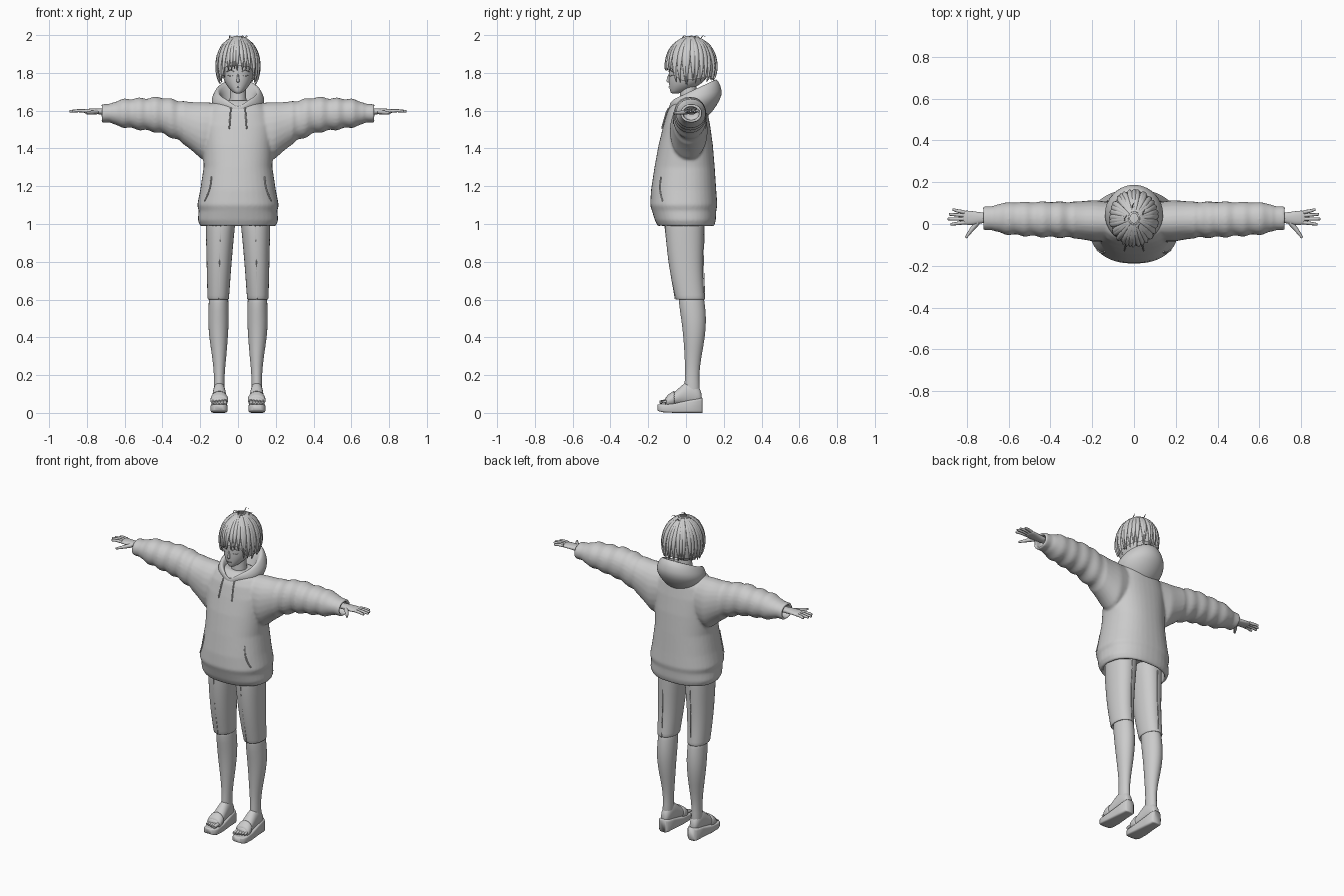
import bpy, bmesh, math, random
from mathutils import Vector

random.seed(4)
cube = bpy.data.objects.get("Cube")
if cube:
    bpy.data.objects.remove(cube)

grey = bpy.data.materials.new("plain grey")
grey.use_nodes = True
grey.diffuse_color = (0.6, 0.6, 0.6, 1)
grey.node_tree.nodes["Principled BSDF"].inputs["Base Color"].default_value = grey.diffuse_color


def ring(axis, pos, a0, a1, b0, b1, power=2, n=20):
    """Rounded cross-section square to an axis, given its extents."""
    pts = []
    for i in range(n):
        t = math.tau * i / n
        c, s = math.cos(t), math.sin(t)
        a = (a0 + a1) / 2 + (a1 - a0) / 2 * math.copysign(abs(c) ** (2 / power), c)
        b = (b0 + b1) / 2 + (b1 - b0) / 2 * math.copysign(abs(s) ** (2 / power), s)
        pts.append({"x": (pos, a, b), "y": (a, pos, b), "z": (a, b, pos)}[axis])
    return pts


def loft(name, rings, side=1, subdivide=1, closed=True, loop=True):
    """Skin a list of rings into one object; side -1 mirrors it in x."""
    bm = bmesh.new()
    rows = [[bm.verts.new((x * side, y, z)) for x, y, z in r] for r in rings]
    n = len(rows[0])
    for low, high in zip(rows, rows[1:]):
        for i in range(n if loop else n - 1):
            j = (i + 1) % n
            bm.faces.new((low[i], low[j], high[j], high[i]))
    if closed:
        bm.faces.new(rows[0])
        bm.faces.new(rows[-1])
    bmesh.ops.recalc_face_normals(bm, faces=bm.faces)
    mesh = bpy.data.meshes.new(name)
    bm.to_mesh(mesh)
    bm.free()
    mesh.materials.append(grey)
    mesh.shade_smooth()
    obj = bpy.data.objects.new(name, mesh)
    bpy.context.collection.objects.link(obj)
    if subdivide:
        obj.modifiers.new("round", "SUBSURF").levels = subdivide
        obj.modifiers["round"].render_levels = subdivide
    return obj


def tube(name, points, radius, side=1):
    """Cord through points, with radius tapering when a pair is given."""
    first, last = radius if isinstance(radius, tuple) else (radius, radius)
    curve = bpy.data.curves.new(name, "CURVE")
    curve.dimensions = "3D"
    curve.bevel_depth = 1
    curve.bevel_resolution = 2
    curve.use_fill_caps = True
    spline = curve.splines.new("POLY")
    spline.points.add(len(points) - 1)
    for i, (x, y, z) in enumerate(points):
        spline.points[i].co = (x * side, y, z, 1)
        spline.points[i].radius = first + (last - first) * i / (len(points) - 1)
    spline.use_smooth = True
    curve.materials.append(grey)
    obj = bpy.data.objects.new(name, curve)
    bpy.context.collection.objects.link(obj)
    return obj


def lookup(table, key):
    """Linear interpolation of table rows sorted by their first entry."""
    for a, b in zip(table, table[1:]):
        if key <= b[0]:
            t = max(0, (key - a[0]) / (b[0] - a[0]))
            return [p + (q - p) * t for p, q in zip(a[1:], b[1:])]
    return list(table[-1][1:])


# Hoodie body: height, half width, front, back
body = [(0.99, .2, -.15, .15), (1.02, .213, -.165, .158), (1.07, .208, -.18, .16),
        (1.1, .216, -.19, .166), (1.18, .2, -.185, .16), (1.3, .182, -.167, .152),
        (1.42, .185, -.145, .142), (1.52, .19, -.12, .128), (1.59, .17, -.1, .115),
        (1.63, .14, -.08, .1), (1.655, .1, -.05, .08)]


def chest(x, z, lift=0.003):
    """Point on the front of the hoodie."""
    w, front, back = lookup(body, z)
    mid = (front + back) / 2
    return (x, mid + (front - mid) * (1 - min(1, abs(x) / w) ** 2.3) ** (1 / 2.3) - lift, z)


inside = [ring("z", z, -.185, .185, -.14, .135, 2.3, 40) for z in (1.06, 0.985)]
hoodie = loft("hoodie", inside + [ring("z", z, -w, w, f, b, 2.3, 40) for z, w, f, b in body], subdivide=0)

# Sleeves: distance out, back-front and bottom-top extents
sleeve = [(.08, -.08, .1, 1.36, 1.64), (.19, -.085, .115, 1.34, 1.645), (.24, -.075, .11, 1.385, 1.645),
          (.31, -.066, .106, 1.44, 1.653), (.41, -.063, .107, 1.482, 1.672), (.5, -.058, .105, 1.497, 1.666),
          (.58, -.053, .105, 1.508, 1.664), (.655, -.042, .097, 1.522, 1.65), (.67, -.03, .085, 1.538, 1.637),
          (.722, -.03, .085, 1.536, 1.634)]
parts = [hoodie]
for s in (1, -1):
    rows = []
    for i in range(44):
        x = .08 + (.722 - .08) * i / 43
        y0, y1, z0, z1 = lookup(sleeve, x)
        fold = .005 * math.sin(x * 75) if .28 < x < .66 else 0
        rows.append(ring("x", x, y0 - fold, y1 + fold / 2, z0 - fold, z1 + fold, 2.1, 24))
    for x in (.724, .67):
        rows.append(ring("x", x, -.016, .07, 1.551, 1.62, 2.1, 24))
    parts.append(loft("sleeve", rows, s, 0))
with bpy.context.temp_override(active_object=hoodie, selected_editable_objects=parts, selected_objects=parts):
    bpy.ops.object.join()
weld = hoodie.modifiers.new("weld", "REMESH")
weld.mode = "VOXEL"
weld.voxel_size = .008
weld.use_smooth_shade = True
soften = hoodie.modifiers.new("soften", "SMOOTH")
soften.iterations = 4

# Hood folded round the neck: low in front, high behind
hood_rows = []
for rx, front, back, zf, zb in ((.1, -.07, .1, 1.6, 1.56), (.128, -.088, .135, 1.615, 1.585),
                                (.143, -.093, .185, 1.63, 1.66), (.138, -.092, .194, 1.645, 1.705),
                                (.118, -.088, .172, 1.655, 1.765), (.102, -.08, .148, 1.65, 1.77),
                                (.088, -.07, .12, 1.635, 1.72), (.075, -.06, .085, 1.6, 1.64)):
    hood_rows.append([(x, y, zf + (zb - zf) * (y - front) / (back - front)
                       - .035 * max(0, 1 - abs(x) / .06) * (y < 0))
                      for x, y, z in ring("z", 0, -rx, rx, front, back, 2, 28)])
loft("hood", hood_rows, closed=False)

for s in (1, -1):
    # Drawstrings, pocket slits
    tube("drawstring", [chest(.038 + .008 * i / 5, 1.615 - .022 * i, .006) for i in range(6)], .004, s)
    tube("pocket_slit", [chest(.142 + .035 * (i / 8) ** 2, 1.25 - .016 * i, .002) for i in range(9)], .004, s)

    # Shorts with a pressed seam down the front
    loft("shorts_leg", [ring("z", *r, 2.2) for r in (
        (.64, .065, .145, -.03, .085), (.598, .06, .15, -.045, .09), (.6, .047, .162, -.055, .1), (.61, .047, .162, -.057, .1),
        (.7, .04, .165, -.077, .092), (.8, .033, .167, -.095, .09), (.92, .022, .17, -.108, .095),
        (1.0, .014, .172, -.112, .097), (1.1, .005, .172, -.11, .1))], s)
    for y0, y1 in ((-.057, -.113), (.1, .097)):
        tube("shorts_seam", [(.1, y0, .6), (.098, (y0 + y1) / 2 - .006, .8), (.093, y1, 1.0)], .002, s)

    # Lower leg
    loft("lower_leg", [ring("z", *r) for r in (
        (.07, .073, .127, .0, .07), (.13, .07, .13, -.012, .075), (.2, .072, .126, -.003, .068),
        (.3, .061, .137, -.008, .082), (.4, .053, .154, -.014, .102), (.5, .047, .16, -.026, .109),
        (.58, .05, .155, -.04, .1), (.66, .052, .155, -.04, .09))], s)

    # Foot and toes
    loft("foot", [ring("y", *r) for r in (
        (.084, .085, .115, .06, .1), (.07, .072, .128, .04, .14), (.03, .067, .132, .04, .175),
        (-.01, .064, .134, .04, .16), (-.05, .06, .138, .04, .118), (-.09, .057, .141, .035, .093),
        (-.115, .06, .14, .035, .08))], s)
    for i in range(5):
        x = .069 + .0155 * i
        tube("toe", [(x, -.1, .062), (x, -.14 + .004 * i, .056)], (.011 - .0008 * i, .009 - .0008 * i), s)

    # Sandal sole and strap
    sole = []
    for y, w, z0, z1 in ((.088, .022, .0, .08), (.078, .034, 0, .078), (.02, .036, 0, .068),
                         (-.06, .044, 0, .05), (-.12, .045, .003, .045), (-.142, .038, .008, .045),
                         (-.152, .022, .014, .045)):
        sole.append(ring("y", y, .1 - w, .1 + w, z0, z1, 6, 24))
    loft("sandal_sole", sole, s, 0)
    loft("sandal_strap", [ring("y", *r) for r in ((-.06, .054, .144, .03, .118), (-.065, .052, .146, .03, .118),
                                                  (-.1, .052, .146, .03, .094), (-.104, .054, .144, .03, .088))], s)

    # Hand
    loft("hand", [ring("x", *r, 2.3, 12) for r in (
        (.67, .005, .055, 1.575, 1.612), (.735, .004, .056, 1.58, 1.612), (.765, -.006, .062, 1.583, 1.612),
        (.8, -.006, .066, 1.586, 1.61), (.825, -.002, .065, 1.588, 1.608))], s)
    for y, spread, tip in ((.007, -.008, .878), (.024, 0, .892), (.041, .005, .886), (.057, .011, .868)):
        tube("finger", [(.812, y, 1.599), (.845, y + spread / 2, 1.6), (tip - .006, y + spread, 1.597), (tip, y + spread, 1.596)],
             (.0095, .0055), s)
    tube("thumb", [(.748, .008, 1.594), (.775, -.024, 1.59), (.793, -.048, 1.588), (.805, -.066, 1.587)], (.013, .0055), s)

    # Ears, eyes and brows
    loft("ear", [ring("x", x, -r / 2 + .02, r / 2 + .02, 1.79 - r, 1.79 + r, 2, 10) for x, r in ((.075, .02), (.09, .026), (.094, .015))], s)
    tube("eyelid", [(.022, -.091, 1.806), (.04, -.087, 1.815), (.06, -.071, 1.807)], .0025, s)
    tube("lower_lid", [(.028, -.089, 1.786), (.042, -.084, 1.783), (.056, -.071, 1.788)], .0015, s)
    tube("brow", [(.02, -.095, 1.832), (.042, -.09, 1.838), (.064, -.07, 1.832)], .002, s)

# Neck and head
loft("neck", [ring("z", *r) for r in ((1.56, -.06, .06, -.04, .07), (1.64, -.045, .045, -.035, .055),
                                     (1.7, -.042, .042, -.03, .055), (1.78, -.045, .045, -.03, .06))])
loft("head", [ring("z", *r, 2.1, 24) for r in (
    (1.69, -.012, .012, -.075, -.045), (1.697, -.026, .026, -.083, -.01), (1.715, -.045, .045, -.087, .03),
    (1.74, -.066, .066, -.09, .08), (1.77, -.079, .079, -.092, .11), (1.81, -.086, .086, -.09, .13),
    (1.87, -.09, .09, -.096, .135), (1.93, -.076, .076, -.075, .115), (1.965, -.035, .035, -.03, .07))])
loft("nose", [ring("z", z, -w, w, y, -.08, 2, 10) for z, w, y in
              ((1.748, .004, -.094), (1.754, .009, -.107), (1.765, .007, -.103), (1.8, .005, -.092))])
tube("mouth", [(-.015, -.088, 1.727), (0, -.092, 1.725), (.015, -.088, 1.727)], .0018)

# Hair: outline scale by height, shared by the cap and the locks
outline = [(1.72, .72), (1.74, .82), (1.78, .95), (1.84, 1), (1.9, .92), (1.95, .72), (1.985, .38), (2.0, .06)]


def scalp(angle, z, scale=1.0):
    r = lookup(outline, z)[0] * scale
    return Vector((math.sin(angle) * .12 * r, .027 - math.cos(angle) * .14 * r, z))


def hair_end(angle):
    """Lower edge of the hair: short fringe, long beside the face and behind."""
    a = abs((angle + math.pi) % math.tau - math.pi)
    return lookup([(0, 1.815), (.6, 1.81), (.85, 1.76), (1.1, 1.733), (1.7, 1.74), (2.4, 1.755), (3.2, 1.76)], a)[0]


cap = []
for i in range(13):
    t = math.sin(i / 12 * math.pi / 2)
    cap.append([scalp(math.tau * k / 48, 1.995 + (hair_end(math.tau * k / 48) + .025 - 1.995) * (1 - math.sqrt(1 - t * t)), .95)
                for k in range(48)])
loft("hair_cap", cap, closed=False, subdivide=0)

# Tapered locks falling from the crown
count = 34
for k in range(count):
    angle = math.tau * (k + random.uniform(-.25, .25)) / count
    end = hair_end(angle) + random.uniform(-.008, .012)
    sway = random.uniform(-.08, .08)
    rows = []
    for i in range(10):
        t = i / 9
        z = 1.993 + (end - 1.993) * t ** 1.6
        width = .17 * (1 - max(0, t - .6) / .4 * .9)
        bulge = 1.0 + random.uniform(0, .008)
        rows.append([scalp(angle + sway * t + width * u, z, bulge + h)
                     for u, h in ((-1, -.05), (-.5, .0), (0, .025), (.5, .0), (1, -.05), (0, -.09))])
    loft("hair_lock", rows)

# Stray strands at the crown
for a in (.5, 1.9, 3.3, 4.9):
    p = scalp(a, 1.985)
    tube("stray_strand", [p, p + Vector((0, .01, .012)), p + Vector((.01, .025, .008))], (.003, .001))
